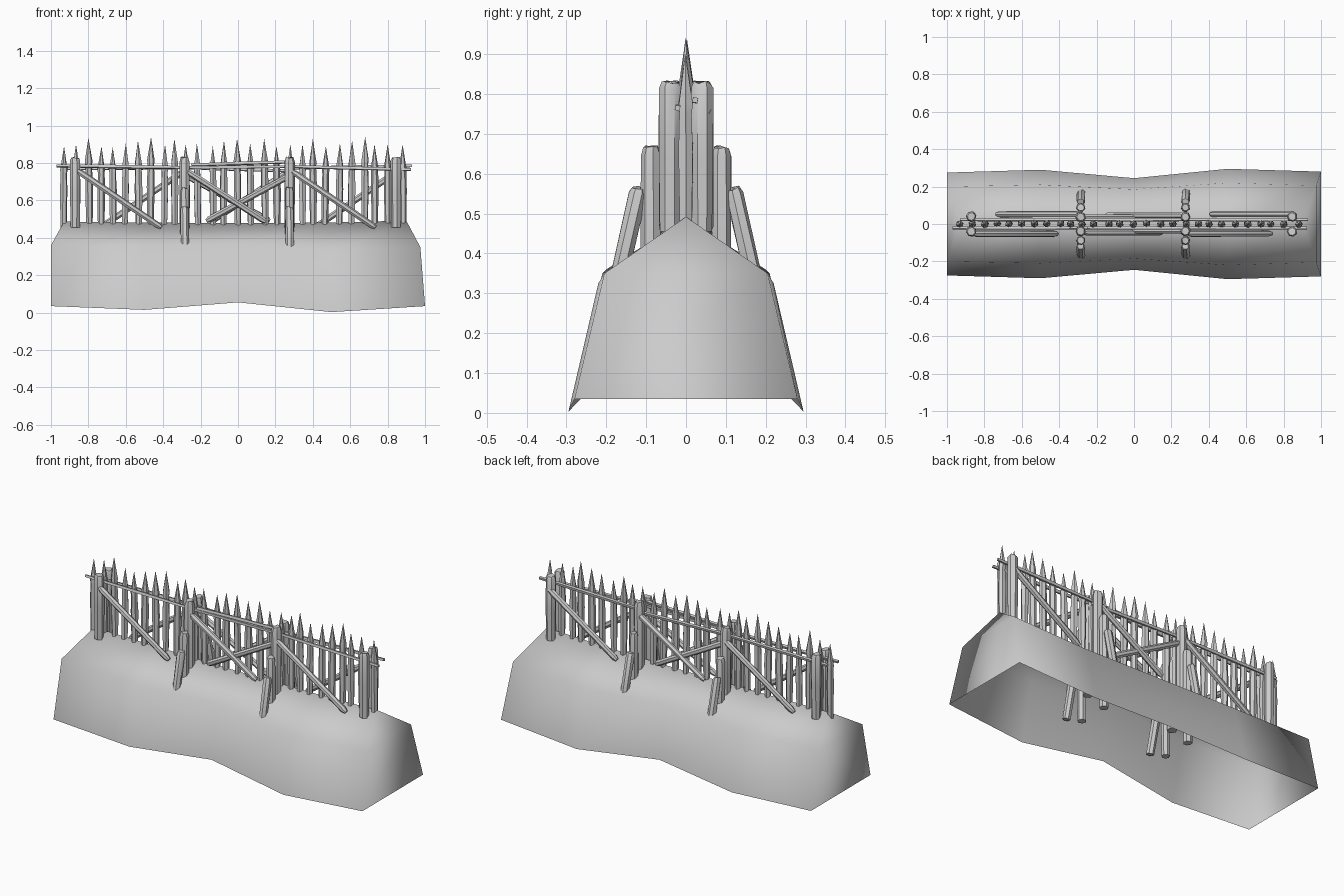
import bpy, bmesh, math, random
from mathutils import Vector

if "Cube" in bpy.data.objects:
    bpy.data.objects.remove(bpy.data.objects["Cube"])

random.seed(4)


def finish(name, bm, angle=None):
    bmesh.ops.recalc_face_normals(bm, faces=bm.faces)
    me = bpy.data.meshes.new(name)
    bm.to_mesh(me)
    bm.free()
    ob = bpy.data.objects.new(name, me)
    bpy.context.collection.objects.link(ob)
    if angle is not None:
        bpy.ops.object.select_all(action='DESELECT')
        ob.select_set(True)
        bpy.context.view_layer.objects.active = ob
        bpy.ops.object.shade_smooth_by_angle(angle=math.radians(angle))
    return ob


def log(name, a, b, profile, sides=7, jitter=0.0, cut=0.0):
    """Faceted log from a to b; profile = (fraction along, radius) pairs."""
    a, b = Vector(a), Vector(b)
    quat = (b - a).to_track_quat('Z', 'Y')
    length = (b - a).length
    bm = bmesh.new()
    rings = []
    turn = random.uniform(0, 1)
    for i, (t, r) in enumerate(profile):
        if r == 0:
            rings.append([bm.verts.new(b)])
            continue
        ring = []
        for k in range(sides):
            ang = 2 * math.pi * k / sides + turn
            rr = r * (1 + random.uniform(-jitter, jitter))
            z = t * length
            if i == len(profile) - 1:
                z -= cut * random.random()
            p = Vector((rr * math.cos(ang), rr * math.sin(ang), z))
            ring.append(bm.verts.new(a + quat @ p))
        rings.append(ring)
    for lo, hi in zip(rings, rings[1:]):
        for k in range(sides):
            n = (k + 1) % sides
            if len(hi) == 1:
                bm.faces.new((lo[k], lo[n], hi[0]))
            else:
                bm.faces.new((lo[k], lo[n], hi[n], hi[k]))
    bm.faces.new(rings[0][::-1])
    if len(rings[-1]) > 2:
        bm.faces.new(rings[-1])
    return finish(name, bm, 40)


def post(name, a, b, r):
    return log(name, a, b, [(0, r * .92), (.5, r), (.95, r), (1, r * .75)],
               7, .06, .012)


# Earth mound: hollow shell, open underneath
foot = [(-1, .275, .035), (-.5, .29, .015), (0, .245, .055), (.5, .295, .003), (1, .28, .035)]
shoulder = [(-1, .2, .36), (-.5, .21, .35), (0, .185, .36), (.5, .22, .325), (.975, .205, .35)]
ridge = [(-.93, .487), (-.5, .482), (0, .478), (.5, .482), (.9, .492)]
bm = bmesh.new()
sections = []
for f, s, (rx, rz) in zip(foot, shoulder, ridge):
    pts = [(f[0], -f[1], f[2]), (s[0], -s[1], s[2]), (rx, 0, rz),
           (s[0], s[1], s[2]), (f[0], f[1], f[2])]
    sections.append([bm.verts.new(p) for p in pts])
for s0, s1 in zip(sections, sections[1:]):
    for k in range(4):
        bm.faces.new((s0[k], s1[k], s1[k + 1], s0[k + 1]))
for s in (sections[0], sections[-1]):
    bm.faces.new((s[0], s[1], s[3], s[4]))
    bm.faces.new((s[1], s[2], s[3]))
finish("earth_mound", bm, 180)

# Row of sharpened stakes
stakes = [(-.93, .89), (-.866, .90), (-.80, .935), (-.73, .89), (-.67, .885), (-.60, .905),
          (-.535, .92), (-.465, .94), (-.39, .90), (-.34, .93), (-.28, .90), (-.22, .905),
          (-.135, .89), (-.075, .92), (-.005, .93), (.065, .905), (.14, .93), (.205, .89),
          (.28, .90), (.345, .90), (.40, .93), (.47, .89), (.545, .905), (.61, .92),
          (.68, .942), (.73, .90), (.80, .90), (.88, .90)]
for x, top in stakes:
    low = .455
    h = top - low
    lean = random.uniform(-.006, .006)
    log("stake", (x + lean, 0, low), (x, random.uniform(-.003, .003), top),
        [(0, .017), (.45, .021), (1 - .15 / h, .018), (1 - .125 / h, .02), (1, 0)], 6, .06)

# Posts, buttresses and braces; the back is the front turned half round
for side, face in ((-1, "front"), (1, "back")):
    for x in (-.87, .845):
        post(face + "_end_post", (x, side * .04, .455), (x, side * .04, .835), .028)
    for x in (-.285, .275):
        post(face + "_tall_post", (x, side * .038, .25), (x, side * .038, .835), .028)
        post(face + "_short_post", (x, side * .088, .12), (x, side * .088, .672), .025)
        post(face + "_leaning_buttress", (x + .005, side * .205, .18),
             (x, side * .117, .57), .023)
    for x0, z0, x1, z1, y in ((-.86, .76, -.41, .455, .052), (-.27, .755, .15, .485, .046),
                              (.28, .735, -.17, .49, .034), (.29, .755, .735, .455, .052)):
        m = -side
        log(face + "_diagonal_brace", (m * x1, side * y, z1), (m * x0, side * y, z0),
            [(0, .011), (.04, .017), (.96, .017), (1, .011)], 7, .05)

# Thin horizontal rails on both faces
rails = [("front_rail", -.97, .785, -.25, .775, -.021), ("front_rail", -.25, .79, .28, .806, -.021),
         ("front_rail", -.3, .776, .3, .782, -.021), ("front_rail", .26, .782, .925, .765, -.021),
         ("back_rail", -.93, .77, -.26, .775, .023), ("back_rail", -.3, .775, .3, .757, .023),
         ("back_rail", .26, .772, .93, .785, .023)]
for name, x0, z0, x1, z1, y in rails:
    log(name, (x0, y, z0), (x1, y, z1), [(0, .009), (.5, .011), (1, .009)], 4, .06)
